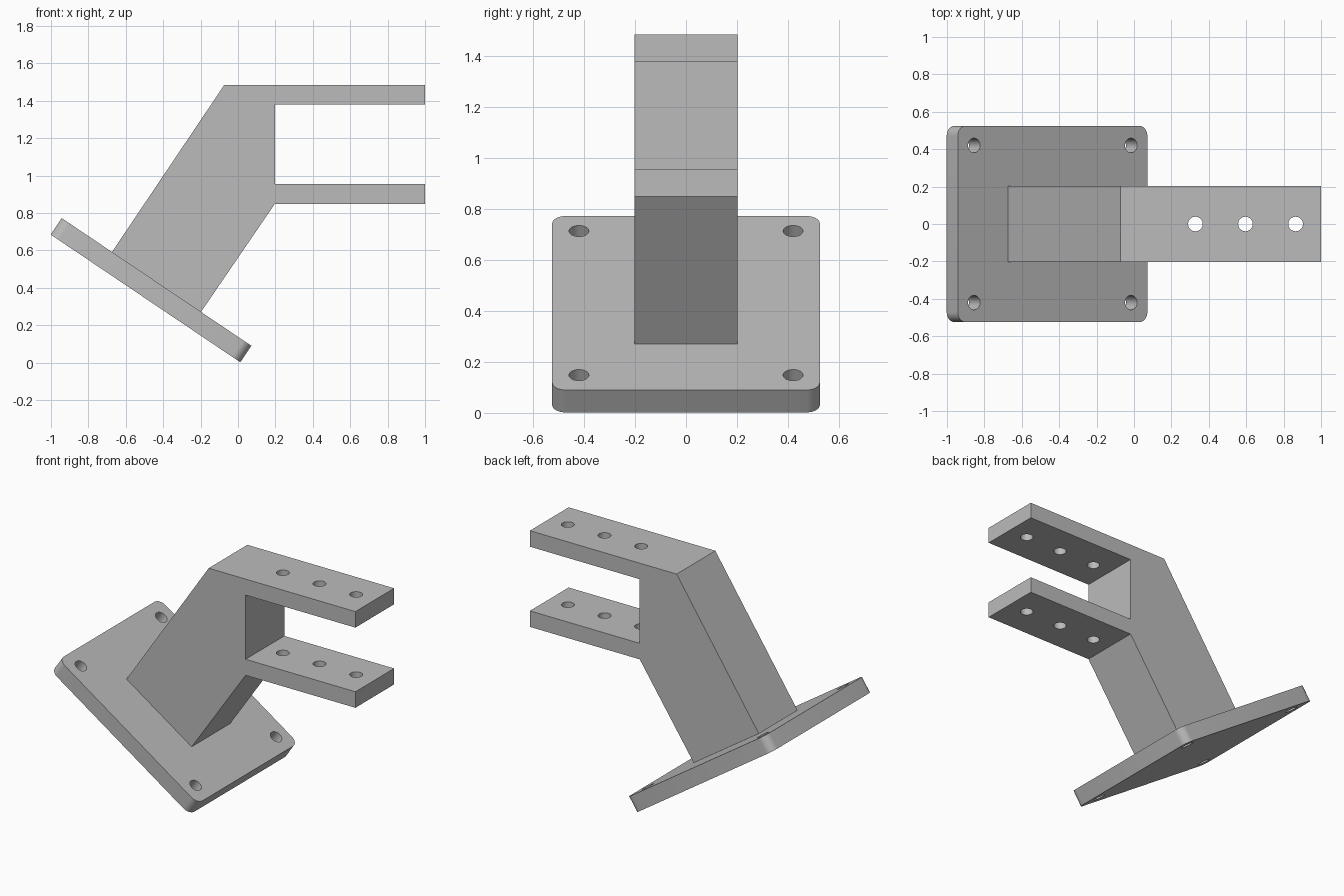
import bpy, bmesh, math
from mathutils import Matrix, Vector

cube = bpy.data.objects.get("Cube")
if cube:
    bpy.data.objects.remove(cube, do_unlink=True)

# Single grey finish
grey = bpy.data.materials.new("plain_grey")
grey.use_nodes = True
colour = (0.5, 0.5, 0.5, 1)
grey.diffuse_color = colour
grey.node_tree.nodes["Principled BSDF"].inputs["Base Color"].default_value = colour

TILT = math.radians(33.95)
THICK = 0.106
HOLE_R = 0.039


def finish(bm, name):
    bmesh.ops.recalc_face_normals(bm, faces=bm.faces)
    mesh = bpy.data.meshes.new(name)
    bm.to_mesh(mesh)
    bm.free()
    mesh.materials.append(grey)
    obj = bpy.data.objects.new(name, mesh)
    bpy.context.collection.objects.link(obj)
    return obj


def drill(obj, centres, depth):
    """Cut vertical round holes at the given local centres."""
    bm = bmesh.new()
    for c in centres:
        bmesh.ops.create_cone(bm, cap_ends=True, segments=32, radius1=HOLE_R,
                              radius2=HOLE_R, depth=depth,
                              matrix=Matrix.Translation(c))
    cutter = finish(bm, "hole_cutter")
    cutter.hide_render = True
    mod = obj.modifiers.new("holes", 'BOOLEAN')
    mod.operation = 'DIFFERENCE'
    mod.solver = 'EXACT'
    mod.object = cutter
    bpy.ops.object.select_all(action='DESELECT')
    bpy.context.view_layer.objects.active = obj
    obj.select_set(True)
    bpy.ops.object.modifier_apply(modifier=mod.name)
    bpy.data.objects.remove(cutter, do_unlink=True)
    bpy.ops.object.shade_smooth_by_angle(angle=math.radians(30))


# Tilted base plate with rounded corners and four bolt holes
length, width = 1.222, 1.05
bm = bmesh.new()
bmesh.ops.create_cube(bm, size=1, matrix=Matrix.Diagonal((length, width, THICK, 1)))
corners = [e for e in bm.edges
           if abs(e.verts[0].co.z - e.verts[1].co.z) > THICK / 2]
bmesh.ops.bevel(bm, geom=corners, offset=0.053, segments=8, profile=0.5,
                affect='EDGES')
plate = finish(bm, "base_plate")
inset = 0.105
drill(plate, [Vector((sx * (length / 2 - inset), sy * (width / 2 - inset), 0))
              for sx in (-1, 1) for sy in (-1, 1)], THICK * 3)
plate.location = (-0.465, 0, 0.387)
plate.rotation_euler = (0, TILT, 0)

# Slanted post and two-pronged fork, extruded from one side profile
half = 0.202
sink = Vector((math.sin(TILT), 0, math.cos(TILT))) * 0.02
profile = [(-0.67, 0.597), (-0.073, 1.485), (1, 1.485), (1, 1.379),
           (0.197, 1.379), (0.197, 0.955), (1, 0.955), (1, 0.849),
           (0.197, 0.849), (-0.195, 0.275)]
bm = bmesh.new()
points = [Vector((x, -half, z)) for x, z in profile]
points[0] -= sink
points[-1] -= sink
side = bm.faces.new([bm.verts.new(p) for p in points])
swept = bmesh.ops.extrude_face_region(bm, geom=[side], use_keep_orig=True)
bmesh.ops.translate(bm, vec=(0, 2 * half, 0),
                    verts=[v for v in swept["geom"] if isinstance(v, bmesh.types.BMVert)])
fork = finish(bm, "post_and_fork")
drill(fork, [Vector((x, 0, z)) for x in (0.328, 0.596, 0.864)
             for z in (1.432, 0.902)], THICK * 2)
